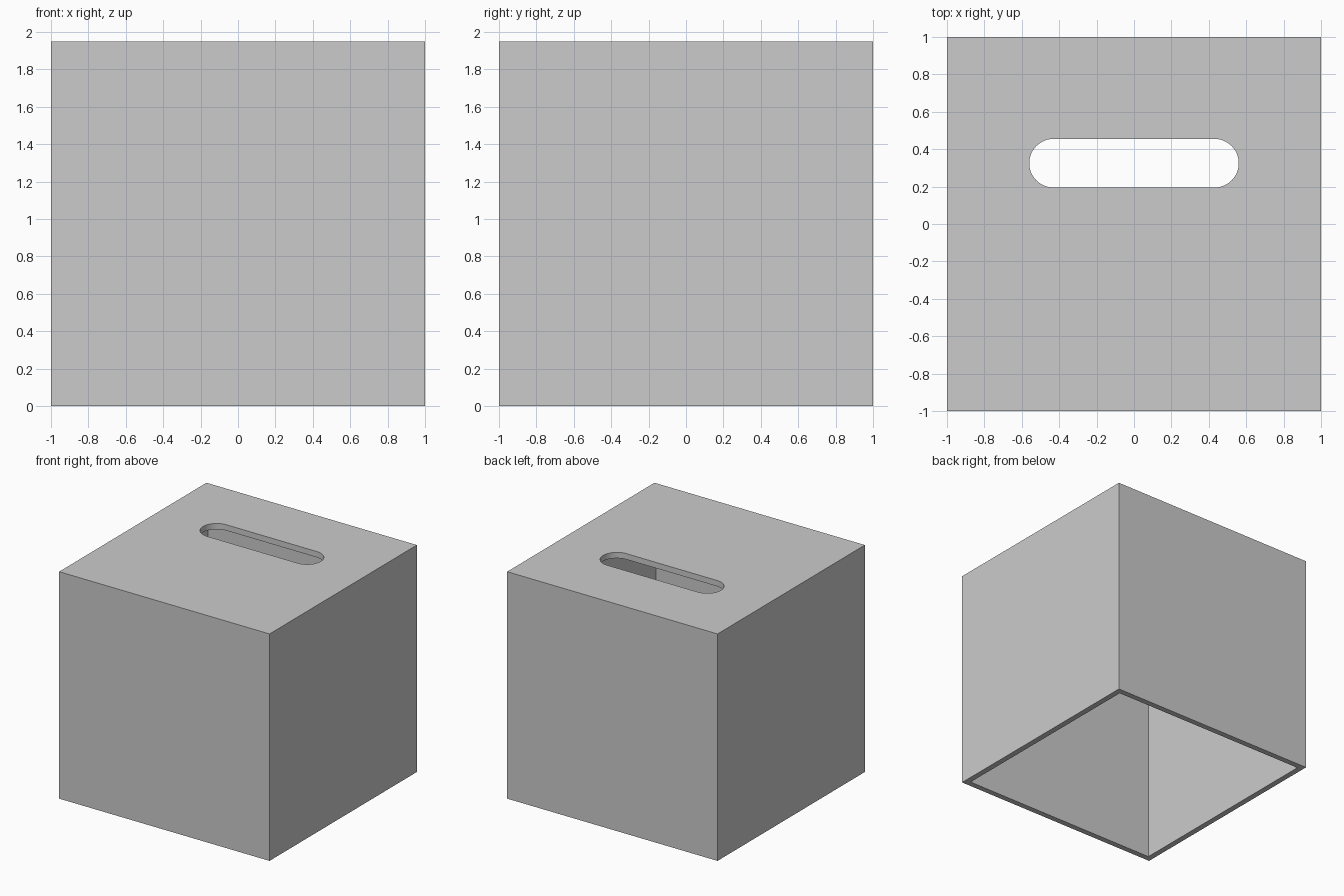
import bpy, bmesh
from math import pi, cos, sin

if "Cube" in bpy.data.objects:
    bpy.data.objects.remove(bpy.data.objects["Cube"])

HEIGHT = 1.95
WALL = 0.05
SLOT_Y, SLOT_R, SLOT_HALF = 0.325, 0.13, 0.43


def make_object(name, bm):
    bmesh.ops.recalc_face_normals(bm, faces=bm.faces)
    mesh = bpy.data.meshes.new(name)
    bm.to_mesh(mesh)
    bm.free()
    obj = bpy.data.objects.new(name, mesh)
    bpy.context.collection.objects.link(obj)
    return obj


# Box cover: a cube without its bottom, thickened inwards
bm = bmesh.new()
bmesh.ops.create_cube(bm, size=2)
for v in bm.verts:
    v.co.z = (v.co.z + 1) / 2 * HEIGHT
bmesh.ops.recalc_face_normals(bm, faces=bm.faces)
bottom = [f for f in bm.faces if f.normal.z < -0.5]
bmesh.ops.delete(bm, geom=bottom, context='FACES_ONLY')
cover = bpy.data.objects.new("box_cover", bpy.data.meshes.new("box_cover"))
bm.to_mesh(cover.data)
bm.free()
bpy.context.collection.objects.link(cover)
shell = cover.modifiers.new("wall", 'SOLIDIFY')
shell.thickness = WALL
shell.offset = -1
shell.use_even_offset = True

# Slot cutter: extruded stadium profile
bm = bmesh.new()
steps = 24
profile = []
for side in (1, -1):
    for i in range(steps + 1):
        a = -pi / 2 + pi * i / steps
        profile.append(bm.verts.new((side * (SLOT_HALF + SLOT_R * cos(a)),
                                     SLOT_Y + side * SLOT_R * sin(a),
                                     HEIGHT - 0.2)))
face = bm.faces.new(profile)
ext = bmesh.ops.extrude_face_region(bm, geom=[face])
bmesh.ops.translate(bm, vec=(0, 0, 0.4),
                    verts=[g for g in ext["geom"] if isinstance(g, bmesh.types.BMVert)])
cutter = make_object("slot_cutter", bm)
cutter.hide_render = True

# Cut the slot, bake the modifiers and drop the cutter
cut = cover.modifiers.new("slot", 'BOOLEAN')
cut.operation = 'DIFFERENCE'
cut.solver = 'EXACT'
cut.object = cutter
bpy.context.view_layer.objects.active = cover
cover.select_set(True)
for name in ("wall", "slot"):
    bpy.ops.object.modifier_apply(modifier=name)
bpy.data.objects.remove(cutter)
bpy.ops.object.shade_smooth_by_angle()
